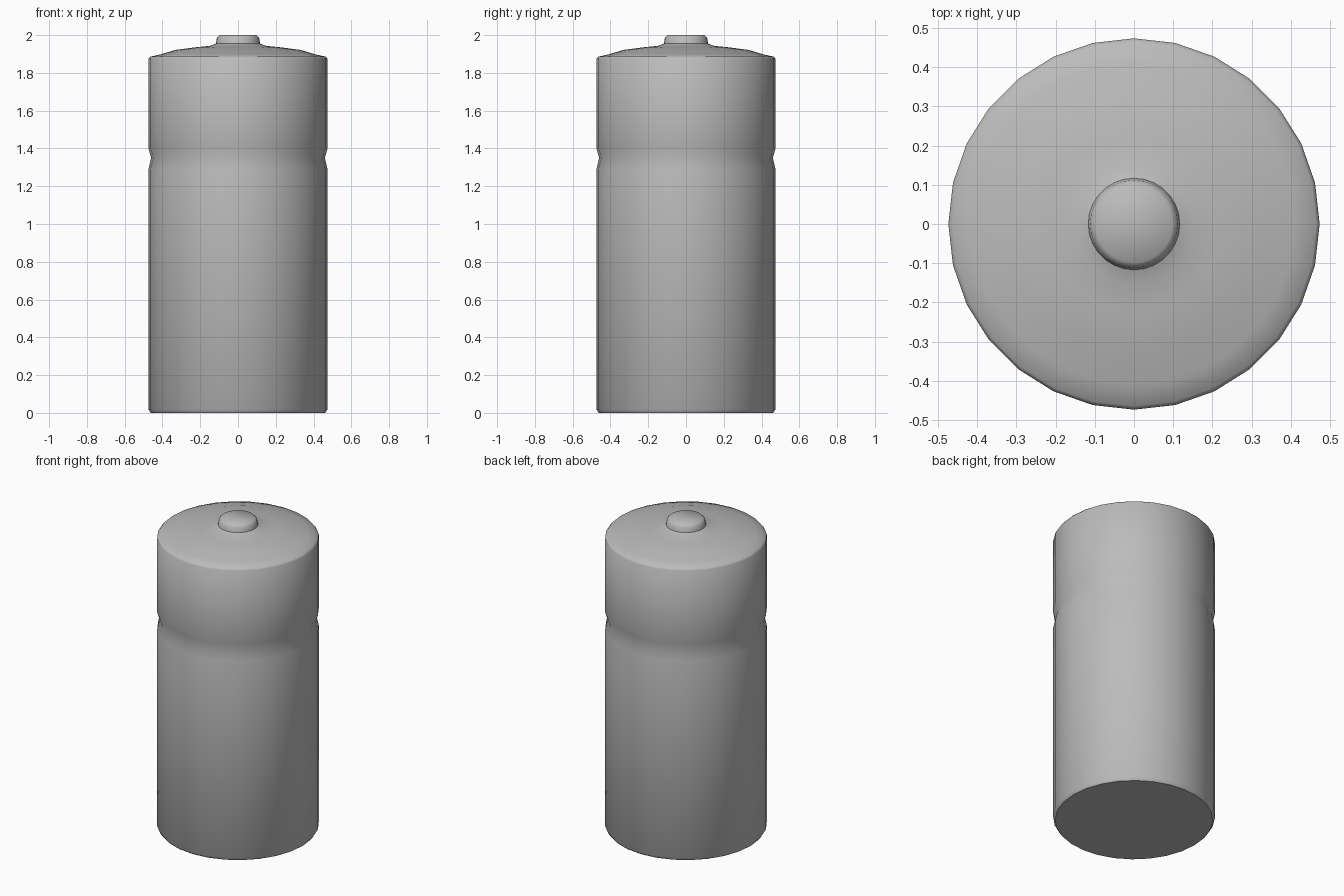
import bpy, bmesh, math
from mathutils import Matrix, Vector

cube = bpy.data.objects.get("Cube")
if cube:
    bpy.data.objects.remove(cube)

SEGMENTS = 28

grey = bpy.data.materials.new("plain grey")
grey.use_nodes = True
colour = (0.5, 0.5, 0.5, 1)
grey.diffuse_color = colour
grey.node_tree.nodes["Principled BSDF"].inputs["Base Color"].default_value = colour


def lathe(name, profile):
    """Spin a (radius, height) profile that starts and ends on the z axis."""
    bm = bmesh.new()
    verts = [bm.verts.new((r, 0, z)) for r, z in profile]
    edges = [bm.edges.new(pair) for pair in zip(verts, verts[1:])]
    bmesh.ops.spin(bm, geom=verts + edges, cent=(0, 0, 0), axis=(0, 0, 1),
                   angle=math.tau, steps=SEGMENTS, use_merge=True)
    bmesh.ops.remove_doubles(bm, verts=bm.verts, dist=0.0005)
    bmesh.ops.recalc_face_normals(bm, faces=bm.faces)
    mesh = bpy.data.meshes.new(name)
    bm.to_mesh(mesh)
    bm.free()
    mesh.materials.append(grey)
    obj = bpy.data.objects.new(name, mesh)
    bpy.context.collection.objects.link(obj)
    bpy.ops.object.select_all(action="DESELECT")
    obj.select_set(True)
    bpy.context.view_layer.objects.active = obj
    bpy.ops.object.shade_smooth_by_angle(angle=math.radians(50))
    return obj


# Can with a pinched groove, shallow domed lid and raised terminal
lathe("battery_body", [
    (0, 0), (0.462, 0), (0.474, 0.018),
    (0.474, 1.29), (0.460, 1.35), (0.474, 1.40),
    (0.474, 1.875), (0.465, 1.886), (0.41, 1.898), (0.33, 1.922),
    (0.22, 1.936), (0.15, 1.943), (0.117, 1.955),
    (0.112, 1.985), (0.098, 2.0), (0, 2.0),
])
